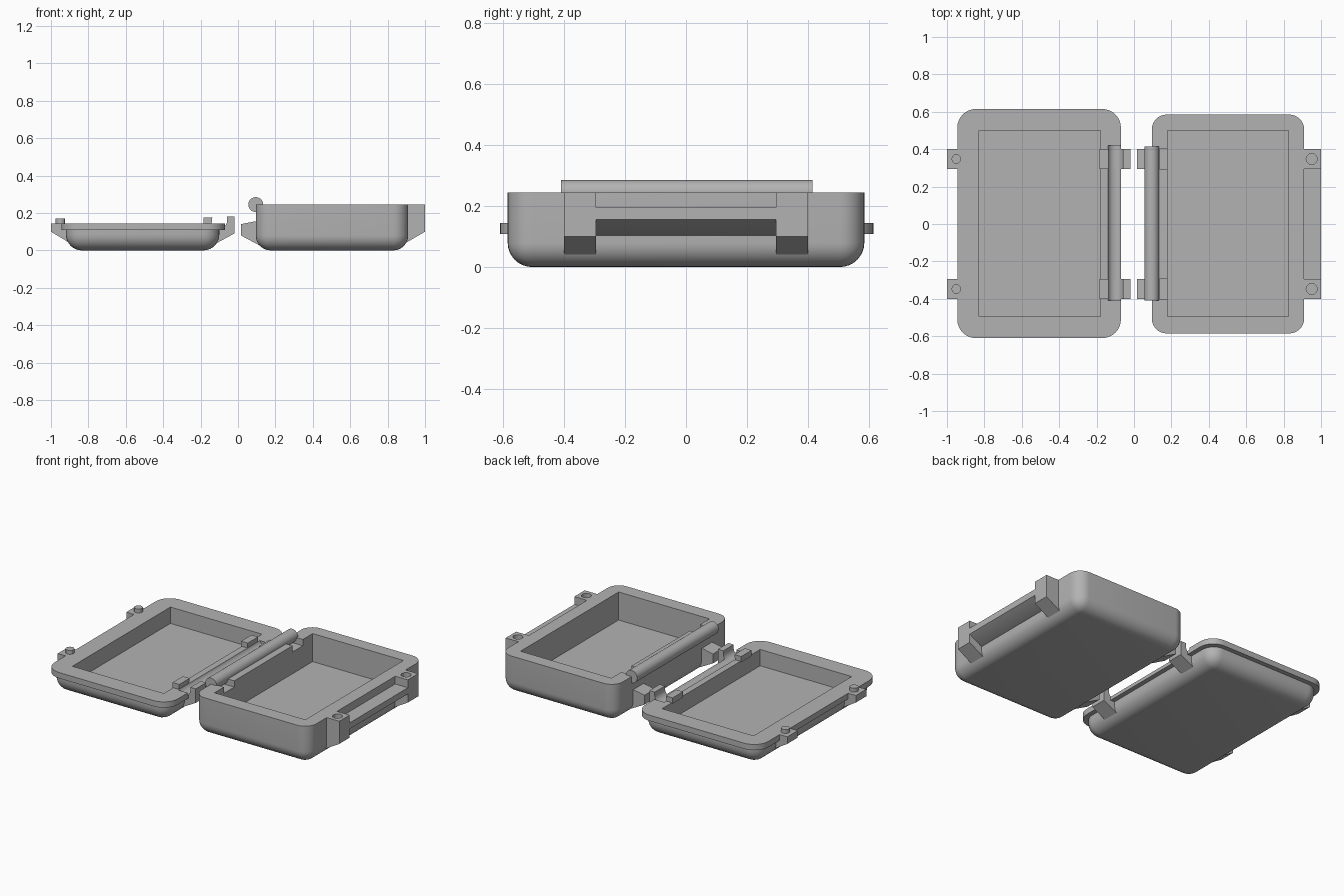
import bpy, bmesh, math
from mathutils import Vector

cube = bpy.data.objects.get("Cube")
if cube:
    bpy.data.objects.remove(cube, do_unlink=True)

grey = bpy.data.materials.new("plain_grey")
grey.use_nodes = True
COLOUR = (0.45, 0.45, 0.45, 1)
grey.diffuse_color = COLOUR
grey.node_tree.nodes["Principled BSDF"].inputs["Base Color"].default_value = COLOUR


def finish(name, bm):
    """Turn a bmesh into a grey object, smooth only across gentle angles."""
    bmesh.ops.recalc_face_normals(bm, faces=bm.faces)
    mesh = bpy.data.meshes.new(name)
    bm.to_mesh(mesh)
    bm.free()
    ob = bpy.data.objects.new(name, mesh)
    bpy.context.collection.objects.link(ob)
    mesh.materials.append(grey)
    shade(ob)
    return ob


def shade(ob):
    bpy.ops.object.select_all(action='DESELECT')
    ob.select_set(True)
    bpy.context.view_layer.objects.active = ob
    bpy.ops.object.shade_smooth_by_angle(angle=math.radians(30))


def box(name, x, y, z, radius=0, round_bottom=False):
    """Box from (min, max) ranges, with rounded upright and bottom edges."""
    bm = bmesh.new()
    bmesh.ops.create_cube(bm, size=1)
    for v in bm.verts:
        v.co = Vector([(a + b) / 2 + c * (b - a) for c, (a, b) in zip(v.co, (x, y, z))])
    if radius:
        def rounded(e):
            a, b = e.verts
            upright = abs(a.co.z - b.co.z) > 0.001
            return upright or (round_bottom and max(a.co.z, b.co.z) < z[0] + 0.001)
        bmesh.ops.bevel(bm, geom=[e for e in bm.edges if rounded(e)], offset=radius,
                        segments=8, profile=0.5, affect='EDGES')
    return finish(name, bm)


def extrude_y(name, profile, y0, y1):
    """Prism along y from an xz outline."""
    bm = bmesh.new()
    face = bm.faces.new([bm.verts.new((px, y0, pz)) for px, pz in profile])
    out = bmesh.ops.extrude_face_region(bm, geom=[face])
    bmesh.ops.translate(bm, vec=(0, y1 - y0, 0),
                        verts=[g for g in out["geom"] if isinstance(g, bmesh.types.BMVert)])
    return finish(name, bm)


def arc(cx, cz, r, start, end, n):
    angles = [math.radians(start + (end - start) * i / n) for i in range(n + 1)]
    return [(cx + r * math.cos(a), cz + r * math.sin(a)) for a in angles]


def peg(name, x, y, r, z0, z1):
    bm = bmesh.new()
    bmesh.ops.create_cone(bm, cap_ends=True, segments=12, radius1=r, radius2=r, depth=z1 - z0)
    bmesh.ops.translate(bm, vec=(x, y, (z0 + z1) / 2), verts=bm.verts)
    return finish(name, bm)


def cut(target, cutters):
    for c in cutters:
        m = target.modifiers.new("cut", 'BOOLEAN')
        m.object, m.operation, m.solver = c, 'DIFFERENCE', 'EXACT'
    bpy.context.view_layer.update()
    mesh = bpy.data.meshes.new_from_object(
        target.evaluated_get(bpy.context.evaluated_depsgraph_get()))
    target.modifiers.clear()
    target.data = mesh
    for c in cutters:
        bpy.data.objects.remove(c, do_unlink=True)
    shade(target)


SIDES = (("front", -0.4, -0.295), ("back", 0.295, 0.4))
BASE_TOP, LID_TOP = 0.245, 0.145
ROD_R = 0.04

# Base tray with cavity and pockets for the hinge blocks
base = box("base_tray", (0.095, 0.91), (-0.585, 0.585), (0, BASE_TOP), 0.08, True)
cut(base, [box("cavity", (0.18, 0.825), (-0.495, 0.5), (0.065, 0.4))]
    + [box("pocket", (0.1, 0.19), (a, b), (0.205, 0.4)) for _, a, b in SIDES])

# Hinge rod along the base rim
extrude_y("hinge_rod", arc(0.095, BASE_TOP, ROD_R, 0, 345, 23), -0.41, 0.415)

# Latch bar between the base latch lugs
extrude_y("latch_bar", [(0.88, 0.195), (1, 0.195), (1, 0.155), (0.9, 0.098), (0.88, 0.098)],
          -0.3, 0.3)

# Lid tray: rounded shell, wide rim, cavity and rod groove
body = box("lid_shell", (-0.92, -0.1), (-0.585, 0.585), (0, 0.12), 0.085, True)
rim = box("lid_rim", (-0.945, -0.07), (-0.61, 0.615), (0.108, LID_TOP), 0.1)
for part in (body, rim):
    cut(part, [box("cavity", (-0.83, -0.18), (-0.495, 0.5), (0.04, 0.4)),
               extrude_y("groove", arc(-0.1, 0.16, 0.042, 0, 345, 23), -0.41, 0.42)])

for side, a, b in SIDES:
    mid = (a + b) / 2
    # Base: latch lug with a peg hole, and hinge bracket
    lug = extrude_y(side + "_base_latch_lug",
                    [(0.88, BASE_TOP), (1, BASE_TOP), (1, 0.1), (0.85, 0.012), (0.85, 0.1)], a, b)
    cut(lug, [peg("hole", 0.95, mid, 0.03, 0.205, 0.3)])
    extrude_y(side + "_base_hinge_bracket",
              [(0.015, 0.14), (0.015, 0.08), (0.155, 0.005), (0.155, 0.155), (0.09, 0.155)], a, b)
    # Lid: latch lug with peg
    extrude_y(side + "_lid_latch_lug",
              [(-0.9, LID_TOP), (-1, LID_TOP), (-1, 0.1), (-0.86, 0.015), (-0.86, 0.1)], a, b)
    peg(side + "_lid_peg", -0.95, mid, 0.026, 0.13, 0.17)
    # Lid: rod block and curved hinge hook
    extrude_y(side + "_rod_block",
              [(-0.185, 0.14), (-0.185, 0.177), (-0.137, 0.177), (-0.142, 0.14)], a, b)
    extrude_y(side + "_hinge_hook",
              [(-0.13, 0.03), (-0.02, 0.09), (-0.02, 0.18), (-0.058, 0.18)]
              + arc(-0.1, 0.16, 0.042, 0, -110, 8), a, b)
